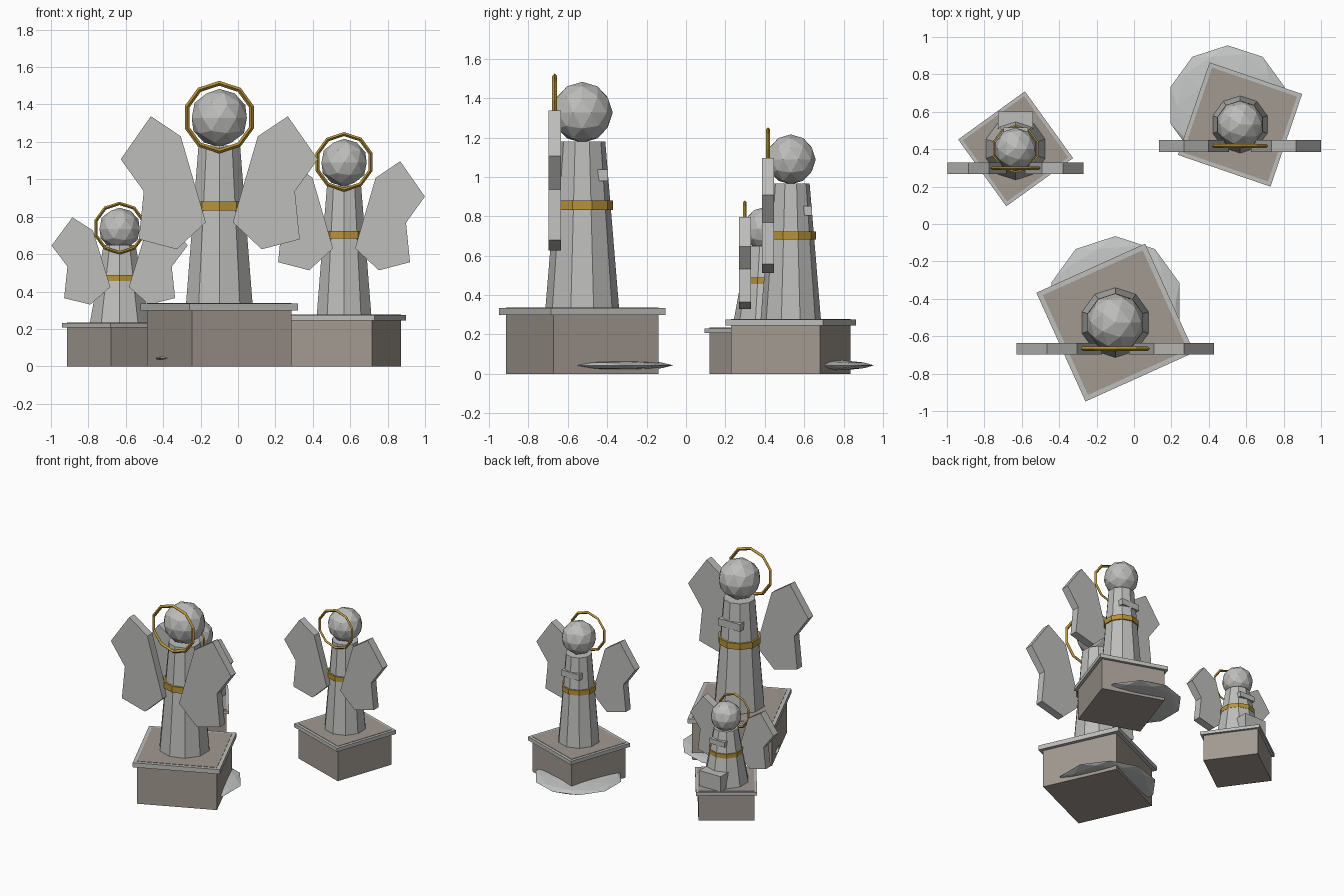
import bpy, bmesh, math

cube = bpy.data.objects.get("Cube")
if cube:
    bpy.data.objects.remove(cube, do_unlink=True)


def material(name, rgb):
    m = bpy.data.materials.new(name)
    m.use_nodes = True
    m.diffuse_color = (*rgb, 1)
    m.node_tree.nodes["Principled BSDF"].inputs["Base Color"].default_value = (*rgb, 1)
    return m


STONE = material("pale stone", (0.51, 0.51, 0.50))
BASE = material("brown stone", (0.36, 0.32, 0.285))
GOLD = material("gold", (0.48, 0.29, 0.04))
ROCK = material("ground stone", (0.55, 0.56, 0.56))


def finish(name, mat):
    ob = bpy.context.object
    ob.name = name
    ob.data.materials.append(mat)
    return ob


def box(name, mat, center, size, turn=0):
    bpy.ops.mesh.primitive_cube_add(size=1, location=center, rotation=(0, 0, turn))
    ob = finish(name, mat)
    ob.scale = size


def frustum(name, mat, x, y, z0, z1, r0, r1):
    bpy.ops.mesh.primitive_cone_add(vertices=10, radius1=r0, radius2=r1, depth=z1 - z0,
                                    location=(x, y, (z0 + z1) / 2))
    finish(name, mat)


def ball(name, mat, center, scale):
    bpy.ops.mesh.primitive_ico_sphere_add(subdivisions=2, radius=1, location=center)
    ob = finish(name, mat)
    ob.scale = scale


# Wing outline: distance from the middle and height
WING = [(.366, 1.337), (.206, 1.23), (.072, .77), (.227, .626),
        (.43, .679), (.404, .936), (.527, 1.107)]


def wing(name, x, y, side, s, height):
    bm = bmesh.new()
    verts = [bm.verts.new((x + side * s * px, y - .031, height(pz))) for px, pz in WING]
    face = bm.faces.new(verts)
    ext = bmesh.ops.extrude_face_region(bm, geom=[face])
    new = [v for v in ext["geom"] if isinstance(v, bmesh.types.BMVert)]
    bmesh.ops.translate(bm, verts=new, vec=(0, .062, 0))
    bmesh.ops.recalc_face_normals(bm, faces=bm.faces[:])
    mesh = bpy.data.meshes.new(name)
    bm.to_mesh(mesh)
    bm.free()
    mesh.materials.append(STONE)
    bpy.context.collection.objects.link(bpy.data.objects.new(name, mesh))


def statue(tag, x, y, s, turn, body, belt, head, hand, height, wing_y):
    top = .335 * s
    r0, r1, body_top = body
    # Pedestal, showing as a panel inside the cap rim
    box(tag + "_pedestal", BASE, (x, y, (top + .003) / 2),
        (.585 * s, .585 * s, top + .003), turn)
    box(tag + "_cap", STONE, (x, y, top - .018 * s), (.638 * s, .638 * s, .036 * s), turn)
    # Robe, belt, head and hands
    frustum(tag + "_robe", STONE, x, y, top, body_top, r0, r1)
    belt_z, belt_r = belt
    frustum(tag + "_belt", GOLD, x, y, belt_z - .024 * s, belt_z + .024 * s, belt_r, belt_r)
    head_z, head_r = head
    ball(tag + "_head", STONE, (x, y, head_z), (head_r,) * 3)
    hand_y, hand_z = hand
    box(tag + "_hands", STONE, (x, y + hand_y, hand_z), (.19 * s, .056 * s, .058 * s))
    # Halo and wings
    bpy.ops.mesh.primitive_torus_add(major_segments=10, minor_segments=4,
                                     major_radius=.18 * head_r / .154, minor_radius=.013 * s,
                                     location=(x, wing_y, head_z + .004),
                                     rotation=(math.pi / 2, math.pi / 10, 0))
    finish(tag + "_halo", GOLD)
    for side, label in ((1, "_left_wing"), (-1, "_right_wing")):
        wing(tag + label, x, wing_y, side, s, height)


# Two standing statues
for tag, x, y, s, deg in (("large", -.1, -.527, 1, 24.3), ("medium", .567, .532, .82, -18.9)):
    statue(tag, x, y, s, math.radians(deg), (.187 * s, .117 * s, 1.18 * s),
           (.857 * s, .157 * s), (1.328 * s, .155 * s), (.104 * s, 1.009 * s),
           lambda z, k=s: z * k, y - .14 * s)

# Kneeling statue with a knee block
statue("small", -.633, .402, .69, math.radians(35.8), (.167, .09, .65),
       (.473, .128), (.735, .113), (.095, .565),
       lambda z: .33 + .656 * (z - .626), .299)
box("small_knees", STONE, (-.633, .52, .29), (.187, .165, .13))

# Flat ground stones
ball("large_ground_stone", ROCK, (-.1, -.425, .043), (.36, .36, .03))
ball("medium_ground_stone", ROCK, (.5, .635, .043), (.32, .32, .03))
